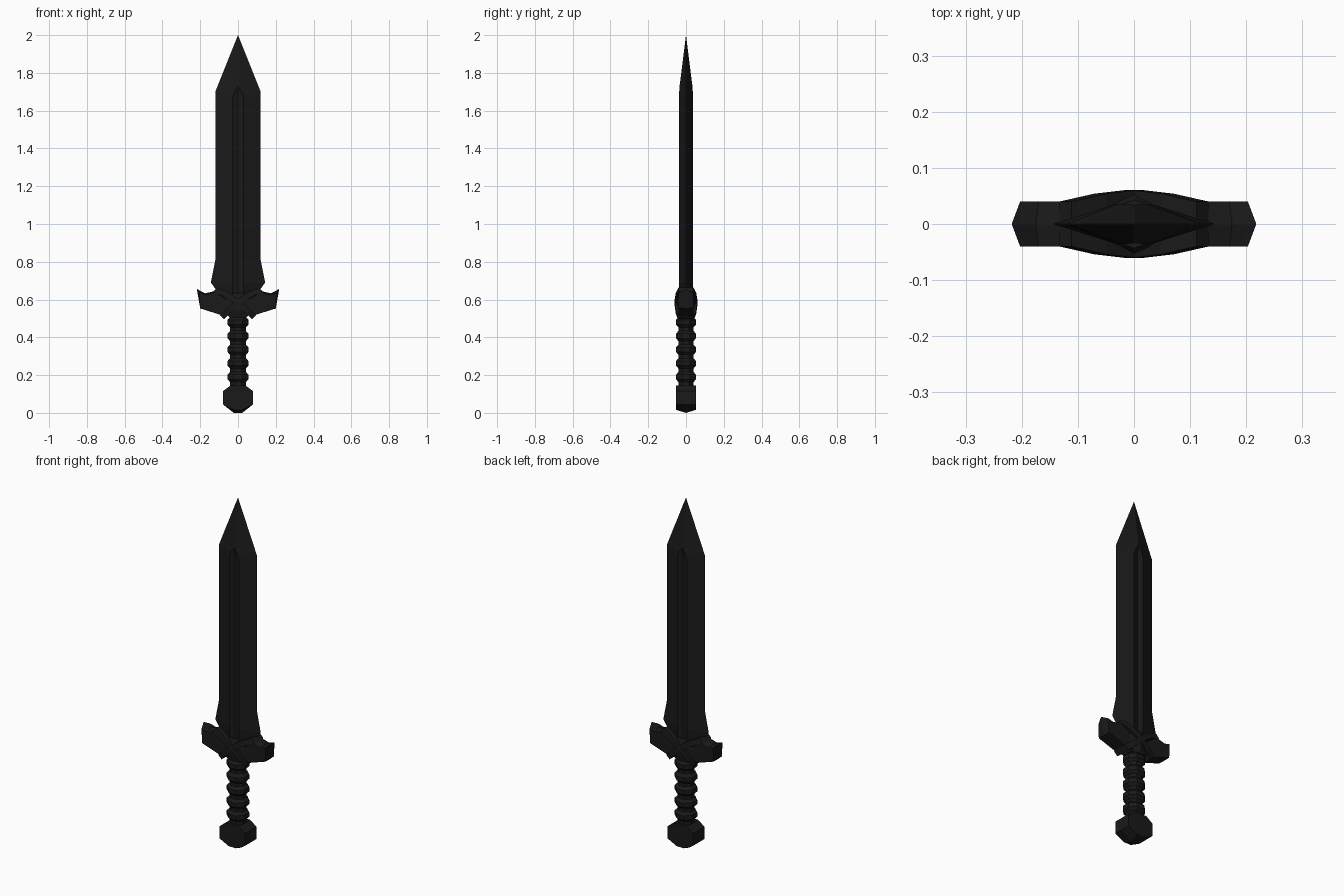
import bpy, bmesh
from math import cos, sin, pi

if "Cube" in bpy.data.objects:
    bpy.data.objects.remove(bpy.data.objects["Cube"])

black = bpy.data.materials.new("black")
black.diffuse_color = (0.01, 0.01, 0.01, 1)
black.use_nodes = True
black.node_tree.nodes["Principled BSDF"].inputs["Base Color"].default_value = black.diffuse_color


def loft(name, rings):
    """Skin a list of equal-length point rings and cap both ends."""
    bm = bmesh.new()
    rows = [[bm.verts.new(p) for p in r] for r in rings]
    n = len(rows[0])
    for a, b in zip(rows, rows[1:]):
        for i in range(n):
            j = (i + 1) % n
            bm.faces.new((a[i], a[j], b[j], b[i]))
    bm.faces.new(rows[0][::-1])
    bm.faces.new(rows[-1])
    bmesh.ops.remove_doubles(bm, verts=bm.verts, dist=0.0002)
    bmesh.ops.recalc_face_normals(bm, faces=bm.faces)
    me = bpy.data.meshes.new(name)
    bm.to_mesh(me)
    bm.free()
    me.materials.append(black)
    ob = bpy.data.objects.new(name, me)
    bpy.context.collection.objects.link(ob)
    return ob


# Blade: diamond section with a shallow central fuller
def blade_ring(z, w, f, t, g):
    return [(w, 0, z), (f, t, z), (0, t - g, z), (-f, t, z),
            (-w, 0, z), (-f, -t, z), (0, g - t, z), (f, -t, z)]


loft("blade", [blade_ring(*s) for s in (
    (0.56, 0.07, 0.03, 0.036, 0.01), (0.65, 0.115, 0.03, 0.036, 0.01),
    (0.69, 0.144, 0.03, 0.036, 0.01), (0.81, 0.12, 0.03, 0.036, 0.01),
    (1.67, 0.12, 0.03, 0.036, 0.01), (1.70, 0.12, 0.018, 0.036, 0.006),
    (1.73, 0.108, 0, 0.034, 0), (2.0, 0, 0, 0, 0))])

# Guard arms: upswept profile with a ridge running along the middle
for side, s in (("right", 1), ("left", -1)):
    outer = [(0, 0.515), (0.08, 0.515), (0.2, 0.555), (0.203, 0.635),
             (0.17, 0.625), (0.12, 0.64), (0.06, 0.6), (0, 0.58)]
    middle = [(0, 0.515), (0.08, 0.515), (0.2, 0.553), (0.218, 0.656),
              (0.175, 0.633), (0.12, 0.645), (0.06, 0.6), (0, 0.58)]
    loft("guard_arm_" + side, [[(s * x, y, z) for x, z in p]
         for y, p in ((-0.04, outer), (0, middle), (0.04, outer))])

# Guard centre: bulging faceted block
loft("guard_centre", [[(x * w, y * t, z) for x, y in
     ((1, -0.7), (0, -1), (-1, -0.7), (-1, 0.7), (0, 1), (1, 0.7))]
     for z, w, t in ((0.505, 0.045, 0.045), (0.54, 0.07, 0.053),
                     (0.59, 0.07, 0.056), (0.635, 0.035, 0.043))])

# Crossed straps over the guard
for side, s in (("rising_right", 1), ("rising_left", -1)):
    rings = []
    for x, z, t in ((-0.085, 0.507, 0.043), (-0.055, 0.535, 0.054),
                    (0, 0.583, 0.061), (0.06, 0.625, 0.054), (0.122, 0.653, 0.04)):
        d = 0.011
        rings.append([(s * (x - d), -t, z + d), (s * (x + d), -t, z - d),
                      (s * (x + d), t, z - d), (s * (x - d), t, z + d)])
    loft("guard_strap_" + side, rings)

# Grip: eight-sided core with swollen bands
grip = [(0.13, 0.042)]
for zc in (0.19, 0.262, 0.335, 0.407, 0.48):
    grip += [(zc - 0.027, 0.042), (zc - 0.012, 0.056),
             (zc + 0.012, 0.056), (zc + 0.027, 0.042)]
grip.append((0.53, 0.042))
loft("grip", [[(r * cos((i + .5) * pi / 4) / cos(pi / 8),
                0.95 * r * sin((i + .5) * pi / 4) / cos(pi / 8), z)
               for i in range(8)] for z, r in grip])

# Pommel: faceted disc, slightly keeled underneath
half = [(0.022, 0.004), (0.08, 0.045), (0.08, 0.115), (0.04, 0.145)]
profile = half + [(-x, z) for x, z in half[::-1]]
loft("pommel", [[(x, y, z + (lift if z < 0.01 else 0)) for x, z in profile]
     for y, lift in ((-0.052, 0.012), (0, -0.004), (0.052, 0.012))])
